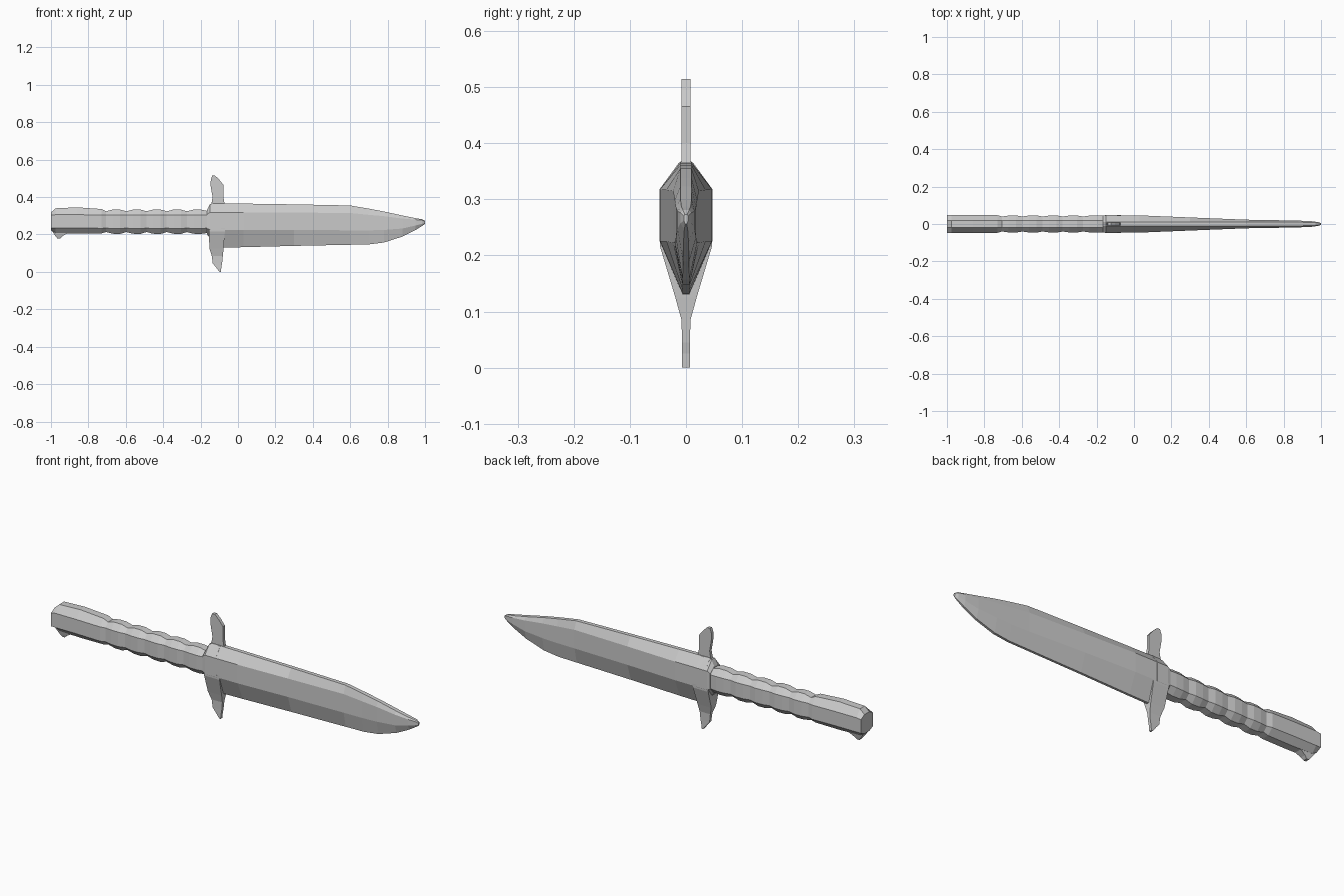
import bpy, bmesh


def loft(name, rings):
    """Skin a row of equal-sized rings and cap both ends."""
    bm = bmesh.new()
    vs = [[bm.verts.new(p) for p in r] for r in rings]
    n = len(rings[0])
    for a, b in zip(vs, vs[1:]):
        for i in range(n):
            j = (i + 1) % n
            bm.faces.new((a[i], a[j], b[j], b[i]))
    bm.faces.new(vs[0])
    bm.faces.new(vs[-1])
    bmesh.ops.recalc_face_normals(bm, faces=bm.faces)
    me = bpy.data.meshes.new(name)
    bm.to_mesh(me)
    bm.free()
    ob = bpy.data.objects.new(name, me)
    bpy.context.collection.objects.link(ob)
    return ob


def octagon(x, top, upper, lower, bottom, w, wt, wb):
    """Eight-sided cross-section with flat sides and narrow top and bottom."""
    half = [(wt, top), (w, upper), (w, lower), (wb, bottom)]
    return [(x, y, z) for y, z in half] + [(x, -y, z) for y, z in reversed(half)]


def slab(z, x0, x1, w):
    """Horizontal rectangle used for the guard arms."""
    return [(x0, -w, z), (x1, -w, z), (x1, w, z), (x0, w, z)]


# Blade: x, top, upper ridge, lower ridge, bottom, half width
blade = [(-0.14, .367, .318, .225, .129, .047),
         (0.03, .365, .318, .225, .132, .046),
         (0.30, .361, .317, .225, .139, .035),
         (0.60, .355, .315, .222, .145, .023),
         (0.70, .338, .305, .222, .147, .021),
         (0.78, .323, .298, .224, .157, .020),
         (0.88, .301, .285, .232, .189, .018),
         (0.95, .287, .279, .248, .224, .015),
         (0.985, .281, .276, .257, .246, .010),
         (1.00, .273, .270, .262, .256, .004)]
loft("blade", [octagon(x, t, u, l, b, w, min(.010, w * .55), min(.006, w * .3))
               for x, t, u, l, b, w in blade])

# Grip: pommel, finger grooves, then the neck at the guard
grip = [(-1.00, .318, .303, .235, .222, .047),
        (-0.975, .340, .306, .235, .208, .047),
        (-0.86, .345, .306, .235, .205, .047),
        (-0.73, .336, .304, .233, .206, .047)]
for i in range(5):
    x = -0.705 + i * 0.108
    grip += [(x, .324, .303, .234, .213, .040),
             (x + .035, .333, .304, .232, .204, .045),
             (x + .075, .333, .304, .232, .203, .046)]
grip += [(-0.165, .326, .304, .234, .208, .044),
         (-0.12, .326, .304, .234, .208, .044)]
loft("grip", [octagon(x, t, u, l, b, w, .019, .019) for x, t, u, l, b, w in grip])

# Small latch hook under the pommel
hook = [(.225, -1.00, -.88, .022), (.205, -.985, -.915, .018),
        (.190, -.975, -.94, .014), (.178, -.965, -.952, .010)]
loft("pommel_hook", [slab(*s) for s in hook])

# Bolster that joins the grip to the blade
bolster = [(-0.165, .332, .308, .232, .200, .045),
           (-0.15, .362, .318, .225, .180, .047),
           (-0.09, .366, .318, .225, .140, .047)]
loft("bolster", [octagon(x, t, u, l, b, w, .012, .014) for x, t, u, l, b, w in bolster])

# Upper and lower guard arms
upper = [(.32, -.145, -.07, .020), (.365, -.142, -.072, .008),
         (.40, -.136, -.078, .008), (.465, -.147, -.078, .008),
         (.495, -.145, -.102, .008), (.514, -.138, -.122, .008)]
loft("upper_guard", [slab(*s) for s in upper])
lower = [(.235, -.155, -.07, .047), (.215, -.155, -.07, .046),
         (.125, -.153, -.077, .019), (.085, -.140, -.081, .008),
         (.045, -.135, -.085, .007), (.025, -.118, -.089, .007),
         (.00, -.099, -.091, .007)]
loft("lower_guard", [slab(*s) for s in lower])
